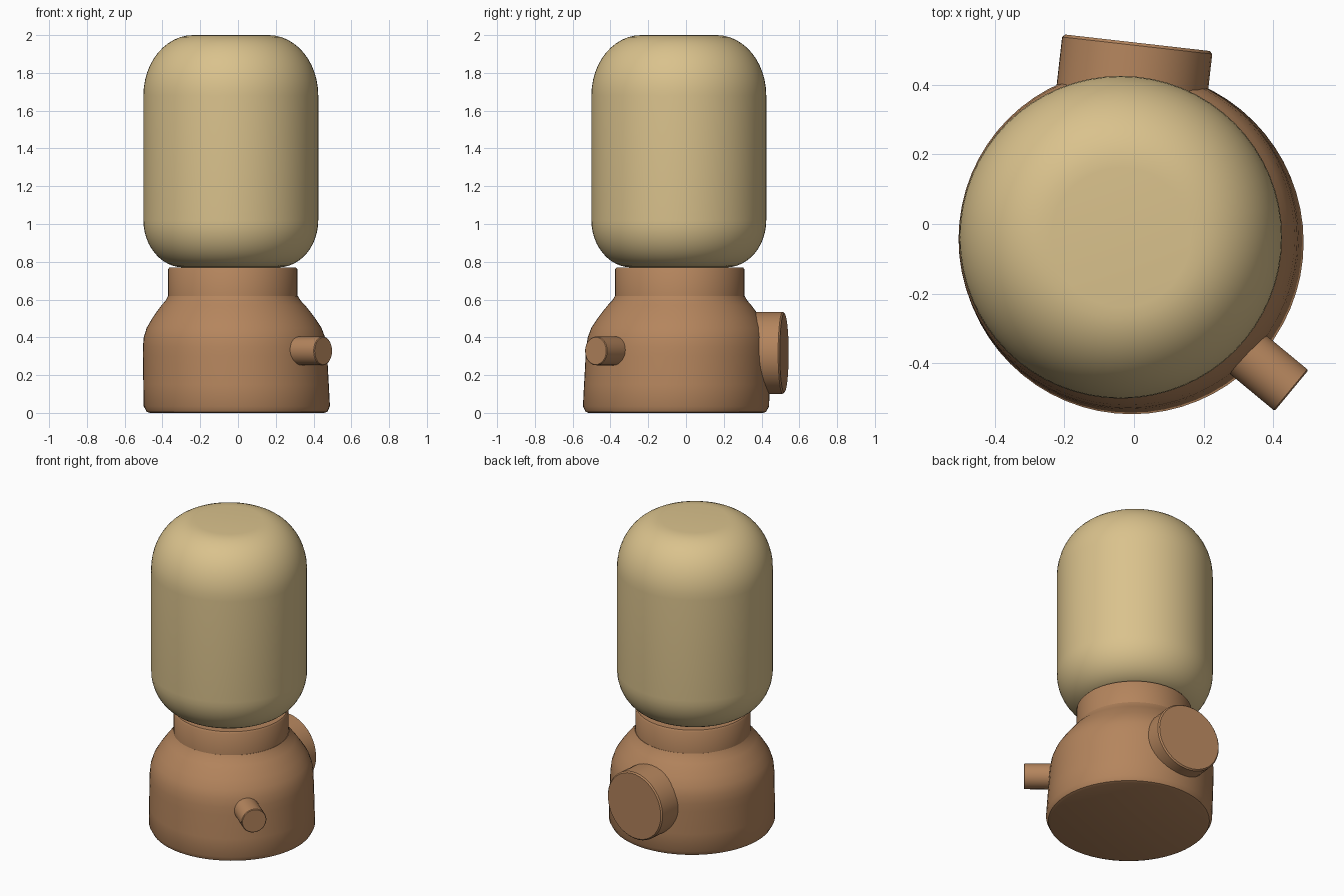
import bpy, bmesh, math
from mathutils import Vector

if "Cube" in bpy.data.objects:
    bpy.data.objects.remove(bpy.data.objects["Cube"])


def material(name, rgb):
    m = bpy.data.materials.new(name)
    m.diffuse_color = (*rgb, 1)
    m.use_nodes = True
    m.node_tree.nodes["Principled BSDF"].inputs["Base Color"].default_value = m.diffuse_color
    return m


CREAM = material("warm cream", (0.70, 0.54, 0.265))
BROWN = material("terracotta brown", (0.46, 0.235, 0.11))


def loft(name, rings, mat, axis=(0, 0, 1), sides=64, angle=35):
    """Closed skin over circles given as (centre, radius), all facing along axis."""
    rot = Vector((0, 0, 1)).rotation_difference(Vector(axis).normalized())
    bm = bmesh.new()
    loops = []
    for c, r in rings:
        loops.append([bm.verts.new(Vector(c) + rot @ Vector(
            (r * math.cos(2 * math.pi * i / sides), r * math.sin(2 * math.pi * i / sides), 0)))
            for i in range(sides)])
    for a, b in zip(loops, loops[1:]):
        for i in range(sides):
            j = (i + 1) % sides
            bm.faces.new((a[i], a[j], b[j], b[i]))
    bm.faces.new(loops[0][::-1])
    bm.faces.new(loops[-1])
    bmesh.ops.recalc_face_normals(bm, faces=bm.faces)
    me = bpy.data.meshes.new(name)
    bm.to_mesh(me)
    bm.free()
    me.materials.append(mat)
    ob = bpy.data.objects.new(name, me)
    bpy.context.collection.objects.link(ob)
    bpy.ops.object.select_all(action='DESELECT')
    ob.select_set(True)
    bpy.context.view_layer.objects.active = ob
    bpy.ops.object.shade_smooth_by_angle(angle=math.radians(angle))
    return ob


# Glass shade: capsule with rounded elliptical shoulders
N = 12
R = 0.463
profile = []
for i in range(N + 1):
    a = math.pi / 2 * i / N
    profile.append((0.25 + (R - 0.25) * math.sin(a), 1.02 - 0.25 * math.cos(a)))
for i in range(N + 1):
    a = math.pi / 2 * i / N
    profile.append((0.2 + (R - 0.2) * math.cos(a), 1.68 + 0.32 * math.sin(a)))
loft("shade", [((-0.038, -0.038, z), r) for r, z in profile], CREAM)

# Base body: leans slightly, so the ring centres drift with height
body = [(0.462, 0), (0.478, 0.006), (0.493, 0.035), (0.491, 0.15), (0.488, 0.30),
        (0.486, 0.35), (0.48, 0.40), (0.463, 0.45), (0.432, 0.50), (0.407, 0.535),
        (0.38, 0.57), (0.357, 0.595), (0.343, 0.62)]
loft("base", [((-0.005 - 0.035 * z, -0.054 + 0.035 * z, z), r) for r, z in body], BROWN)

# Neck collar
neck = [(0.342, 0.59), (0.342, 0.76), (0.335, 0.77)]
loft("neck", [((-0.028, -0.033, z), r) for r, z in neck], BROWN)


def knob(name, tip, axis, radius, length, bevel):
    d = Vector(axis).normalized()
    tip = Vector(tip)
    loft(name, [(tip - d * length, radius), (tip - d * bevel, radius),
                (tip, radius - bevel)], BROWN, d, 40)


# Large round dial at the back and small switch at the front right
knob("back_dial", (0.01, 0.52, 0.318), (0.113, 0.994, 0), 0.217, 0.30, 0.008)
knob("side_switch", (0.452, -0.478, 0.328), (0.77, -0.637, 0), 0.076, 0.22, 0.004)
